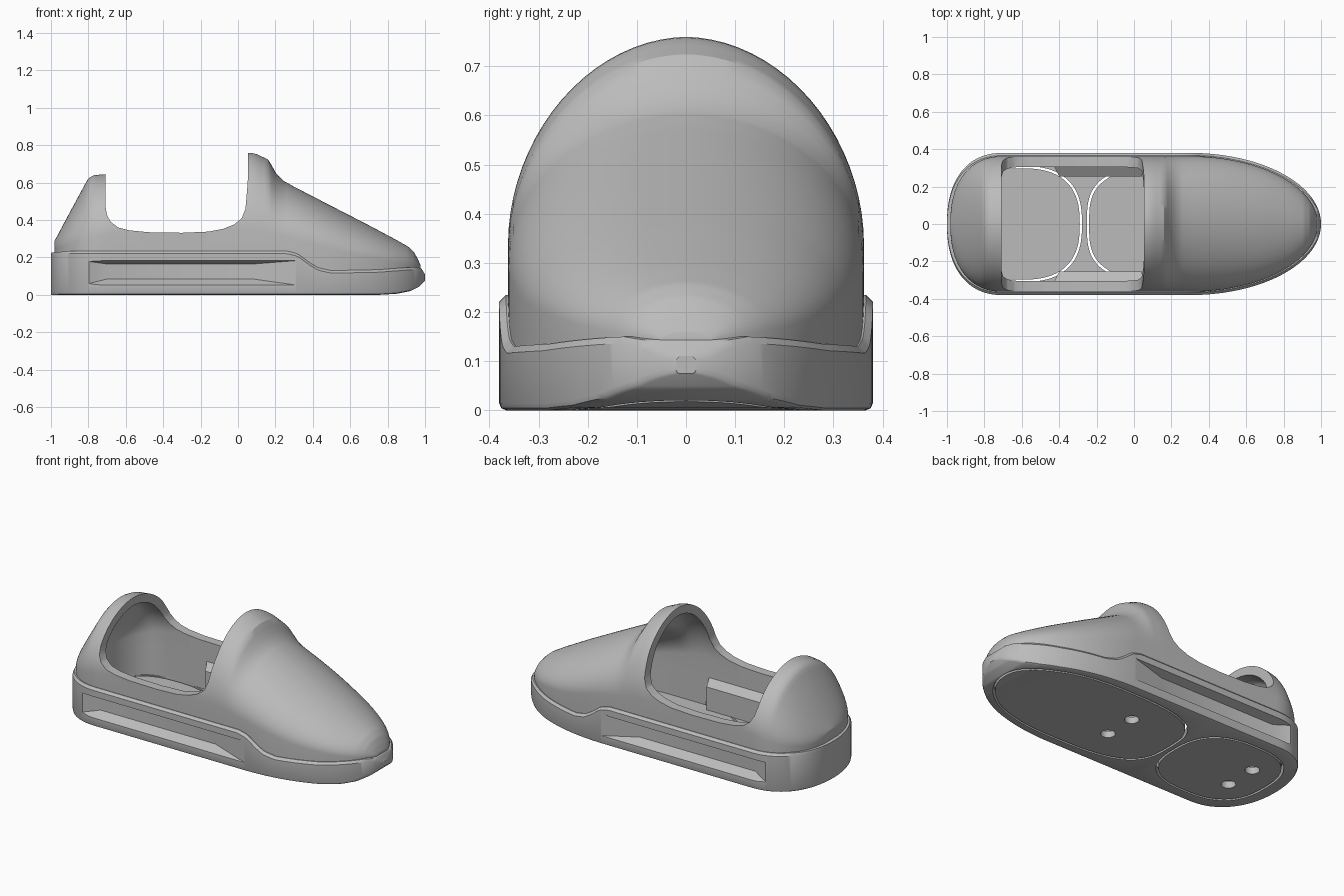
import bpy, bmesh, math

if bpy.data.objects.get("Cube"):
    bpy.data.objects.remove(bpy.data.objects["Cube"])

grey = bpy.data.materials.new("plain grey")
grey.use_nodes = True
grey.diffuse_color = (0.5, 0.5, 0.5, 1)
grey.node_tree.nodes["Principled BSDF"].inputs["Base Color"].default_value = (0.5, 0.5, 0.5, 1)


def curve(*pts):
    """Piecewise linear height along the length."""
    def f(x):
        if x <= pts[0][0]:
            return pts[0][1]
        for (a, u), (b, v) in zip(pts, pts[1:]):
            if x <= b:
                return u + (v - u) * (x - a) / (b - a)
        return pts[-1][1]
    return f


sole_top = curve((-1, .225), (-.9, .235), (.26, .235), (.32, .22), (.38, .175), (.43, .145),
                 (.5, .13), (.75, .135), (.95, .15), (.98, .142), (1, .11))
sole_base = curve((.75, 0), (.85, .006), (.92, .02), (.97, .045), (1, .075))
crown = curve((-.98, .29), (-.9, .44), (-.8, .625), (-.77, .64), (-.71, .645), (.05, .76),
              (.09, .757), (.165, .722), (.2, .655), (.24, .612), (.3, .578), (.5, .475),
              (.7, .372), (.85, .292), (.91, .258), (.94, .23), (.96, .195), (.975, .16))
shoulder = curve((-.98, .25), (-.8, .3), (-.6, .34), (.1, .34), (.3, .3), (.6, .22), (.97, .15))


def half_width(x, inset=0):
    """Plan outline: rounded square heel, elliptical toe."""
    toe, heel, w = .7 - inset, .3 - inset, .38 - inset
    if x > .3:
        u, p = (x - .3) / toe, 2
    elif x < -.7:
        u, p = (-.7 - x) / heel, 2.3
    else:
        return w
    return max(.02, w * max(0, 1 - u ** p) ** (1 / p))


def make(name, bm):
    bmesh.ops.recalc_face_normals(bm, faces=bm.faces)
    me = bpy.data.meshes.new(name)
    bm.to_mesh(me)
    bm.free()
    me.materials.append(grey)
    ob = bpy.data.objects.new(name, me)
    bpy.context.collection.objects.link(ob)
    return ob


def loft(name, rings, cyclic=False):
    """Skin a list of equal closed rings of points."""
    bm = bmesh.new()
    loops = [[bm.verts.new(p) for p in r] for r in rings]
    pairs = list(zip(loops, loops[1:]))
    if cyclic:
        pairs.append((loops[-1], loops[0]))
    else:
        bm.faces.new(loops[0])
        bm.faces.new(loops[-1])
    n = len(loops[0])
    for a, b in pairs:
        for i in range(n):
            j = (i + 1) % n
            bm.faces.new((a[i], a[j], b[j], b[i]))
    return make(name, bm)


def stations(lo, hi, n=150):
    return [(lo + hi) / 2 - (hi - lo) / 2 * math.cos(math.pi * i / n) for i in range(n + 1)]


def mirrored(x, half):
    return [(x, y, z) for y, z in half] + [(x, -y, z) for y, z in reversed(half)]


def sole_ring(x):
    w, lo, hi = half_width(x), sole_base(x), sole_top(x)
    e = min(.014, w / 3)
    return mirrored(x, [(w - e, lo), (w - e * .3, lo + e * .3), (w, lo + e),
                        (w, hi - e), (w - e, hi)])


def dome_ring(x, inset, base, drop):
    """Upright wall that turns into a dome."""
    w, top = half_width(x, inset), crown(x) - drop
    s = min(shoulder(x), top - .02)
    half = [(w, base), (w, (base + s) / 2)]
    for i in range(20):
        t = math.pi / 2 * i / 20
        half.append((w * math.cos(t) ** 1.04, s + (top - s) * math.sin(t) ** 1.04))
    half.append((w * .02, top))
    return mirrored(x, half)


def cut(target, cutters):
    bpy.context.view_layer.objects.active = target
    for c in cutters:
        m = target.modifiers.new("cut", "BOOLEAN")
        m.operation, m.solver, m.object = "DIFFERENCE", "EXACT", c
        bpy.ops.object.modifier_apply(modifier=m.name)


# Sole and upper as solids
sole = loft("sole", [sole_ring(x) for x in stations(-1, 1)])
upper = loft("upper", [dome_ring(x, .018, sole_top(x) - .03, 0) for x in stations(-.98, .975)])

# Foot cavity
cavity = loft("cavity_cutter", [dome_ring(x, .075, .04, .05) for x in stations(-.92, .89, 90)])

# Ankle opening, cut across the whole width
rim = [(-.708, 1), (-.708, .47), (-.7, .425), (-.68, .39), (-.64, .36), (-.58, .345), (-.48, .335),
       (-.3, .332), (-.16, .338), (-.08, .353), (-.02, .377), (.02, .41), (.04, .46), (.052, .6), (.056, 1)]
opening = loft("opening_cutter", [[(x, y, z) for x, z in rim] for y in (-.6, .6)])


# Tapered recess in each side of the sole
def recess(side):
    def ring(y, x0, x1, z0, z1):
        return [(x0, y * side, z0), (x1, y * side, z0), (x1, y * side, z1), (x0, y * side, z1)]
    return loft("recess_cutter", [ring(.4, -.88, .4, .04, .19), ring(.33, -.7, .08, .085, .165)])


# Gap around each tread pad
def pad_outline(cx, front, back, w, p_front, p_back, inset, z):
    pts = []
    for i in range(96):
        t = 2 * math.pi * i / 96
        c, s = math.cos(t), math.sin(t)
        r, p = (front, p_front) if c > 0 else (back, p_back)
        pts.append((cx + (r - inset) * math.copysign(abs(c) ** (2 / p), c),
                    (w - inset) * math.copysign(abs(s) ** (2 / p), s), z))
    return pts


def pad_gap(*shape):
    return loft("pad_gap_cutter", [pad_outline(*shape, d, z) for d, z in
                                   ((0, -.05), (0, .06), (.012, .06), (.012, -.05))], cyclic=True)


def hole(x, y):
    bm = bmesh.new()
    bmesh.ops.create_cone(bm, cap_ends=True, segments=32, radius1=.04, radius2=.04, depth=.2)
    bmesh.ops.translate(bm, verts=bm.verts, vec=(x, y, 0))
    return make("hole_cutter", bm)


recesses = [recess(s) for s in (-1, 1)]
gaps = [pad_gap(.34, .58, .592, .325, 2.2, 3.2), pad_gap(-.61, .332, .32, .31, 2.6, 2.6)]
holes = [hole(x, y) for x in (-.75, .1) for y in (-.1, .1)]

cut(upper, [cavity, opening])
cut(sole, [cavity] + recesses + gaps + holes)
for c in [cavity, opening] + recesses + gaps + holes:
    bpy.data.objects.remove(c)

# Padding inside the side walls
pads = []
for side, label in ((1, "left"), (-1, "right")):
    rings = [[(x0, y * side, .04), (x1, y * side, .04), (x1, y * side, z), (x0, y * side, z)]
             for y, x0, x1, z in ((.315, -.43, .06, .22), (.255, -.4, .04, .18))]
    pads.append(loft(label + "_inner_pad", rings))

# Smooth surfaces with crisp cut edges
for ob in [sole, upper] + pads:
    bpy.ops.object.select_all(action="DESELECT")
    ob.select_set(True)
    bpy.context.view_layer.objects.active = ob
    bpy.ops.object.shade_smooth_by_angle(angle=math.radians(32))
